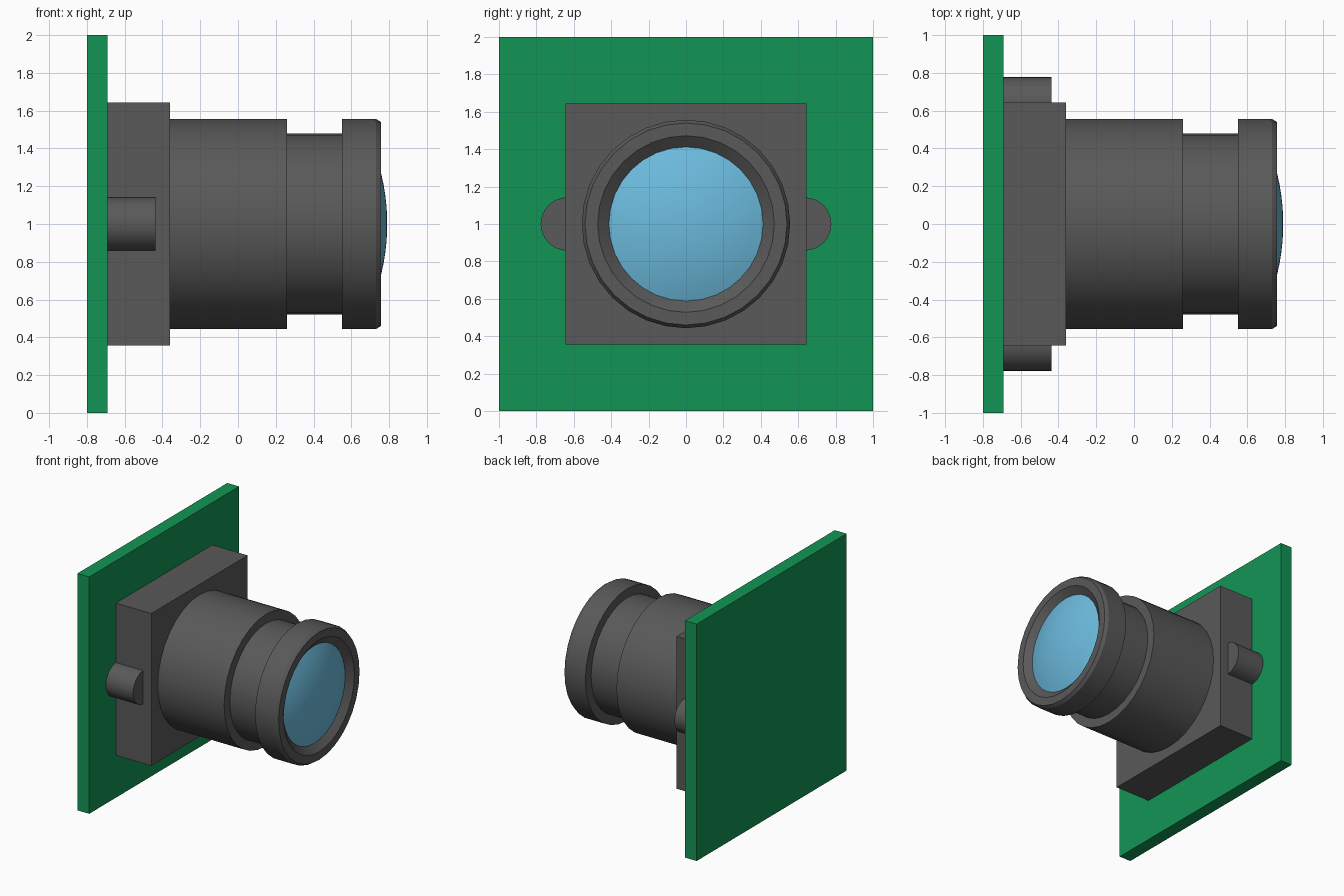
import bpy, bmesh, math
from mathutils import Matrix

if "Cube" in bpy.data.objects:
    bpy.data.objects.remove(bpy.data.objects["Cube"])

AXIS_Z = 1.0
SIDES = 32


def material(name, rgb):
    m = bpy.data.materials.new(name)
    m.diffuse_color = (*rgb, 1)
    m.use_nodes = True
    m.node_tree.nodes["Principled BSDF"].inputs["Base Color"].default_value = m.diffuse_color
    return m


GREEN = material("board_green", (0.006, 0.30, 0.09))
DARK = material("housing_dark", (0.10, 0.10, 0.10))
BLUE = material("lens_blue", (0.15, 0.50, 0.73))


def finish(name, bm, mat, smooth=False):
    bmesh.ops.recalc_face_normals(bm, faces=bm.faces)
    mesh = bpy.data.meshes.new(name)
    bm.to_mesh(mesh)
    bm.free()
    mesh.materials.append(mat)
    ob = bpy.data.objects.new(name, mesh)
    bpy.context.collection.objects.link(ob)
    if smooth:
        bpy.ops.object.select_all(action='DESELECT')
        ob.select_set(True)
        bpy.context.view_layer.objects.active = ob
        bpy.ops.object.shade_smooth_by_angle(angle=math.radians(30))
    return ob


def box(name, x0, x1, half, mat):
    bm = bmesh.new()
    bmesh.ops.create_cube(bm, size=1, matrix=Matrix.Translation(((x0 + x1) / 2, 0, AXIS_Z))
                          @ Matrix.Diagonal((x1 - x0, 2 * half, 2 * half, 1)))
    return finish(name, bm, mat)


def lathe(name, profile, mat, y=0):
    """Revolve (x, radius) points around a line parallel to the x axis."""
    bm = bmesh.new()
    verts = [bm.verts.new((x, y, AXIS_Z + r)) for x, r in profile]
    edges = [bm.edges.new(p) for p in zip(verts, verts[1:])]
    bmesh.ops.spin(bm, geom=verts + edges, cent=(0, y, AXIS_Z), axis=(1, 0, 0),
                   angle=math.tau, steps=SIDES)
    bmesh.ops.remove_doubles(bm, verts=bm.verts, dist=1e-4)
    return finish(name, bm, mat, smooth=True)


# Circuit board and square mount
box("circuit_board", -0.80, -0.69, 1.0, GREEN)
box("mount_block", -0.69, -0.36, 0.643, DARK)

# Round screw bosses on both sides of the mount
for side, y in (("left", -0.635), ("right", 0.635)):
    lathe(side + "_screw_boss", [(-0.69, 0), (-0.69, 0.142), (-0.436, 0.142), (-0.436, 0)], DARK, y)

# Barrel with a narrow neck, chamfered front rim and tapered recess
lathe("lens_barrel", [(-0.36, 0), (-0.36, 0.557), (0.26, 0.557), (0.26, 0.48), (0.55, 0.48),
                      (0.55, 0.557), (0.73, 0.557), (0.757, 0.54), (0.757, 0.472),
                      (0.71, 0.412), (0.70, 0)], DARK)

# Domed front glass, a shallow spherical cap
R, APEX, RINGS = 1.13, 0.79, 8
dome = []
for i in range(RINGS + 1):
    r = 0.412 * (1 - i / RINGS)
    dome.append((APEX - R + math.sqrt(R * R - r * r), r))
lathe("front_lens", dome, BLUE)
